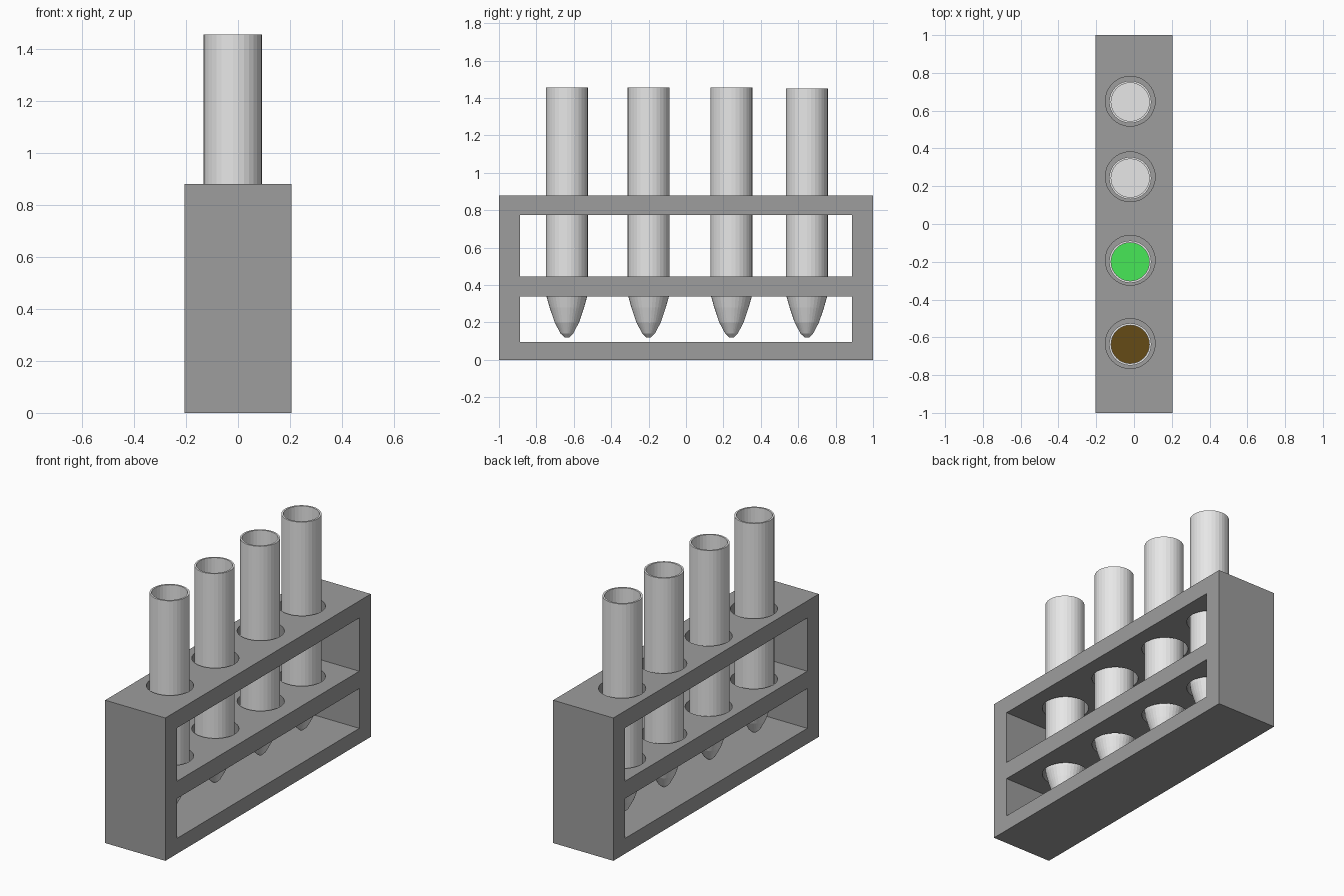
import bpy, bmesh, math

if "Cube" in bpy.data.objects:
    bpy.data.objects.remove(bpy.data.objects["Cube"])

SEGMENTS = 32
TUBE_X = -0.02
TUBES = [  # y position, hole y position, rim height, contents
    (-0.637, -0.633, 1.455, "brown"),
    (-0.20, -0.192, 1.455, "green"),
    (0.243, 0.25, 1.455, None),
    (0.646, 0.65, 1.45, None),
]


def material(name, color):
    m = bpy.data.materials.new(name)
    m.diffuse_color = (*color, 1)
    m.use_nodes = True
    m.node_tree.nodes["Principled BSDF"].inputs["Base Color"].default_value = m.diffuse_color
    return m


rack_grey = material("rack grey", (0.34, 0.34, 0.34))
tube_grey = material("pale tube grey", (0.8, 0.8, 0.8))
contents = {
    "green": material("green sample", (0.065, 0.83, 0.10)),
    "brown": material("brown sample", (0.13, 0.07, 0.008)),
}


def box(name, x, y, z):
    bpy.ops.mesh.primitive_cube_add(size=1, location=[sum(r) / 2 for r in (x, y, z)])
    ob = bpy.context.object
    ob.name = name
    ob.scale = [r[1] - r[0] for r in (x, y, z)]
    bpy.ops.object.transform_apply(location=True, rotation=False, scale=True)
    return ob


def cut(target, cutter):
    mod = target.modifiers.new("cut", 'BOOLEAN')
    mod.operation = 'DIFFERENCE'
    mod.solver = 'EXACT'
    mod.object = cutter
    bpy.context.view_layer.objects.active = target
    bpy.ops.object.modifier_apply(modifier=mod.name)
    bpy.data.objects.remove(cutter, do_unlink=True)


# Rack: solid block with two side-to-side windows
rack = box("rack", (-0.205, 0.205), (-1, 1), (0, 0.88))
for z in ((0.095, 0.34), (0.447, 0.775)):
    cut(rack, box("window_cutter", (-0.5, 0.5), (-0.888, 0.888), z))

# Holes through the top and middle shelves
for _, hole_y, _, _ in TUBES:
    bpy.ops.mesh.primitive_cylinder_add(vertices=SEGMENTS, radius=0.132, depth=0.8,
                                        location=(TUBE_X, hole_y, 0.6))
    cut(rack, bpy.context.object)
rack.data.materials.clear()
rack.data.materials.append(rack_grey)
bpy.ops.object.select_all(action='DESELECT')
rack.select_set(True)
bpy.context.view_layer.objects.active = rack
bpy.ops.object.shade_smooth_by_angle(angle=math.radians(30))


def test_tube(name, y, top, sample):
    # Revolved profile: rounded tip, outer wall, rim, inner wall down to the floor
    profile = [(0.012, 0.12), (0.033, 0.14), (0.065, 0.20), (0.092, 0.28),
               (0.109, 0.34), (0.112, 0.37), (0.112, top), (0.101, top), (0.101, 0.45)]
    bm = bmesh.new()
    rings = []
    for r, z in profile:
        rings.append([bm.verts.new((r * math.cos(2 * math.pi * i / SEGMENTS),
                                    r * math.sin(2 * math.pi * i / SEGMENTS), z))
                      for i in range(SEGMENTS)])
    for a, b in zip(rings, rings[1:]):
        for i in range(SEGMENTS):
            j = (i + 1) % SEGMENTS
            bm.faces.new((a[i], a[j], b[j], b[i]))
    bm.faces.new(rings[0][::-1])
    floor = bm.faces.new(rings[-1])
    me = bpy.data.meshes.new(name)
    me.materials.append(tube_grey)
    # The floor of a filled tube shows the sample
    if sample:
        me.materials.append(contents[sample])
        floor.material_index = 1
    bm.normal_update()
    bm.to_mesh(me)
    bm.free()
    ob = bpy.data.objects.new(name, me)
    ob.location = (TUBE_X, y, 0)
    bpy.context.collection.objects.link(ob)


for n, (y, _, top, sample) in enumerate(TUBES, 1):
    test_tube(f"test_tube_{n}", y, top, sample)
